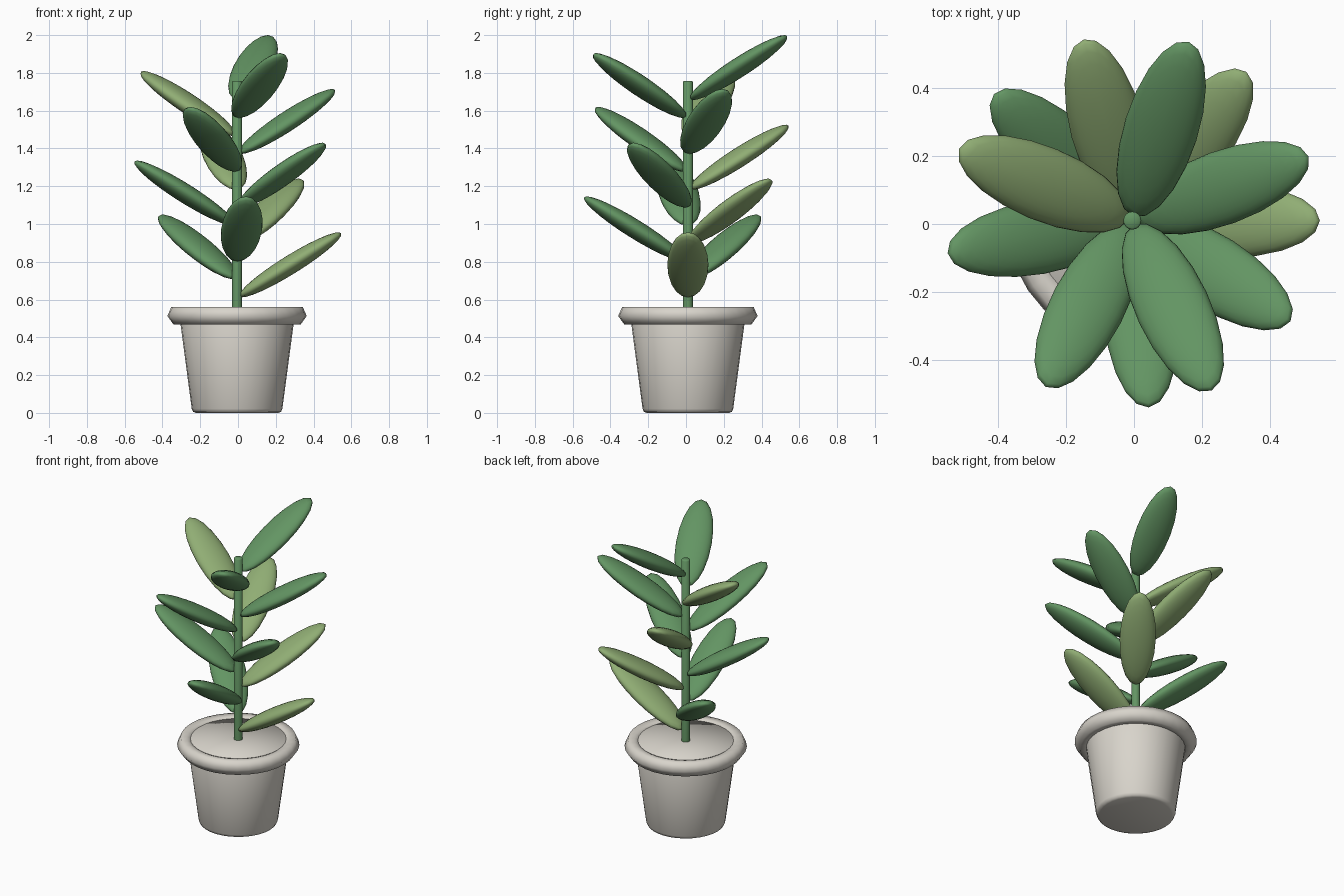
import bpy, bmesh, math
from mathutils import Matrix

cube = bpy.data.objects.get("Cube")
if cube:
    bpy.data.objects.remove(cube, do_unlink=True)

CENTRE = (-0.005, 0.01)  # plant axis


def make_material(name, rgb):
    mat = bpy.data.materials.new(name)
    mat.use_nodes = True
    colour = (*rgb, 1.0)
    mat.diffuse_color = colour
    mat.node_tree.nodes["Principled BSDF"].inputs["Base Color"].default_value = colour
    return mat


def add_object(name, bm, mat, sharp_angle):
    bmesh.ops.recalc_face_normals(bm, faces=bm.faces[:])
    mesh = bpy.data.meshes.new(name)
    bm.to_mesh(mesh)
    bm.free()
    mesh.materials.append(mat)
    obj = bpy.data.objects.new(name, mesh)
    bpy.context.collection.objects.link(obj)
    obj.location = (*CENTRE, 0)
    bpy.ops.object.select_all(action="DESELECT")
    obj.select_set(True)
    bpy.context.view_layer.objects.active = obj
    bpy.ops.object.shade_smooth_by_angle(angle=math.radians(sharp_angle))
    return obj


def lathe(name, profile, mat, steps, sharp_angle, closed=False):
    """Spin a (radius, height) profile around the z axis."""
    bm = bmesh.new()
    verts = [bm.verts.new((r, 0, z)) for r, z in profile]
    edges = [bm.edges.new(pair) for pair in zip(verts, verts[1:])]
    if closed:
        edges.append(bm.edges.new((verts[-1], verts[0])))
    bmesh.ops.spin(bm, geom=verts + edges, cent=(0, 0, 0), axis=(0, 0, 1),
                   angle=math.tau, steps=steps, use_duplicate=False)
    bmesh.ops.remove_doubles(bm, verts=bm.verts[:], dist=0.0005)
    return add_object(name, bm, mat, sharp_angle)


ceramic = make_material("warm grey ceramic", (0.69, 0.66, 0.60))
green = make_material("leaf green", (0.125, 0.30, 0.125))
light_green = make_material("young leaf green", (0.28, 0.42, 0.175))

# Pot: tapered solid body with a softened foot, then a rounded rim
lathe("pot_body", [(0, 0), (0.218, 0), (0.233, 0.006), (0.24, 0.022),
                   (0.308, 0.535), (0.3, 0.551), (0, 0.551)], ceramic, 32, 80)
lathe("pot_rim", [(0.272, 0.513), (0.29, 0.554), (0.31, 0.561), (0.348, 0.561),
                  (0.369, 0.513), (0.336, 0.467), (0.29, 0.467)],
      ceramic, 32, 80, closed=True)

# Stem
lathe("stem", [(0, 0.53), (0.0265, 0.53), (0.0265, 1.752), (0.022, 1.757), (0, 1.757)],
      green, 16, 80)

# Leaves: flattened ellipsoids climbing the stem by the golden angle
LENGTH, WIDTH, THICKNESS = 0.317, 0.109, 0.05
REACH, FIRST_HEIGHT, RISE = 0.282, 0.784, 0.0949
TILT = math.radians(31.8)
for i in range(12):
    bm = bmesh.new()
    bmesh.ops.create_uvsphere(bm, u_segments=20, v_segments=14, radius=1)
    shape = Matrix.Diagonal((LENGTH, WIDTH, THICKNESS, 1))
    place = (Matrix.Rotation(math.radians(137.5 * i), 4, "Z")
             @ Matrix.Translation((REACH, 0, FIRST_HEIGHT + RISE * i))
             @ Matrix.Rotation(-TILT, 4, "Y"))
    bm.transform(place @ shape)
    add_object(f"leaf_{i + 1}", bm, green if i % 3 else light_green, 80)
